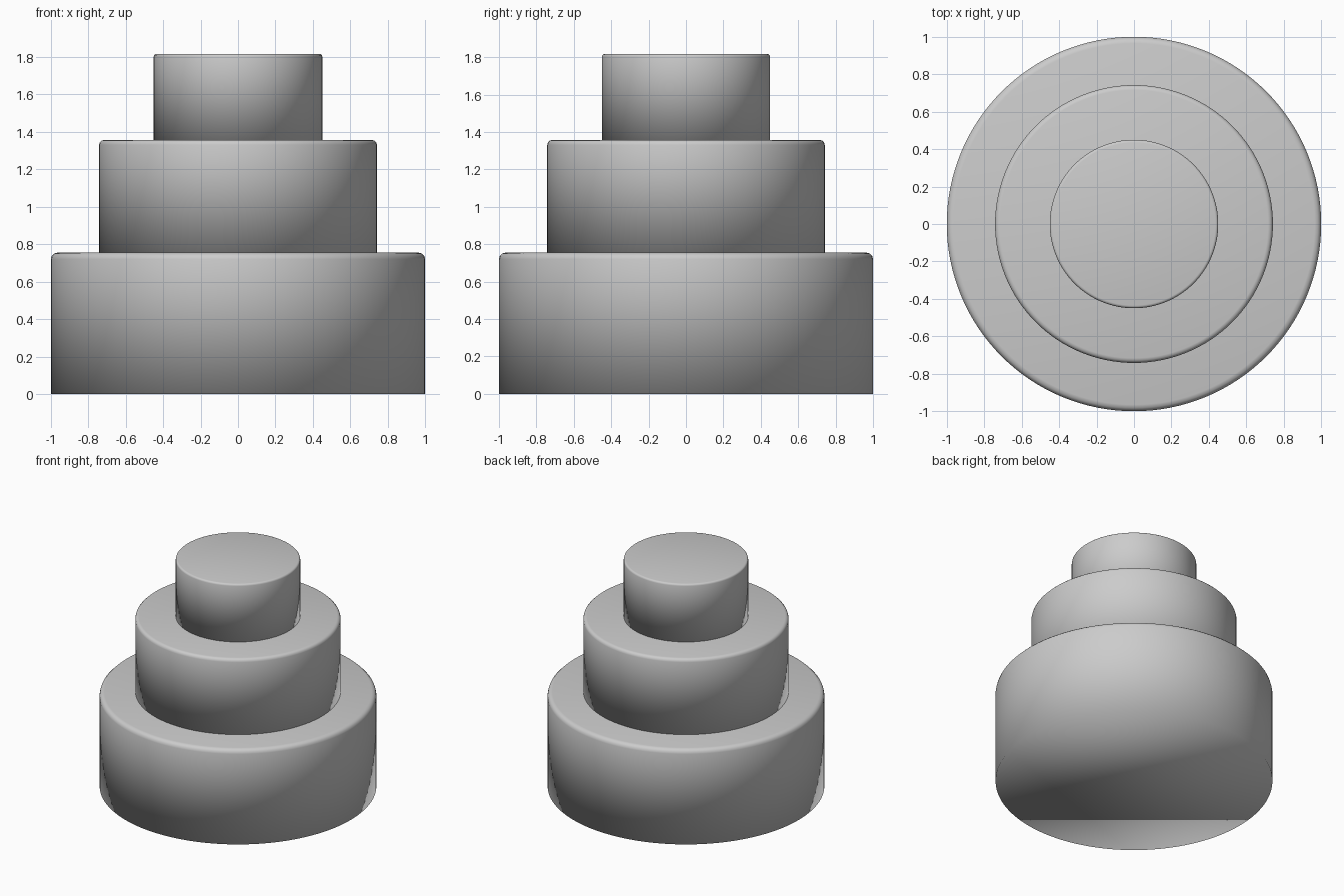
import bpy
import bmesh
import math

if "Cube" in bpy.data.objects:
    bpy.data.objects.remove(bpy.data.objects["Cube"])

SIDES = 128


def tier(name, radius, z0, z1, bevel):
    """Closed round tier with a softly rounded top rim and a plain lower rim."""
    profile = [(radius, z0)]
    for i in range(4):
        a = math.pi / 2 * i / 3
        profile.append((radius - bevel + bevel * math.cos(a),
                        z1 - bevel + bevel * math.sin(a)))
    bm = bmesh.new()
    rings = [[bm.verts.new((r * math.cos(2 * math.pi * k / SIDES),
                            r * math.sin(2 * math.pi * k / SIDES), z))
              for k in range(SIDES)] for r, z in profile]
    for lo, hi in zip(rings, rings[1:]):
        for k in range(SIDES):
            n = (k + 1) % SIDES
            bm.faces.new((lo[k], lo[n], hi[n], hi[k]))
    bm.faces.new(rings[-1])
    bm.faces.new(rings[0][::-1])
    # Smooth everywhere, including across the lower rim
    for f in bm.faces:
        f.smooth = True
    mesh = bpy.data.meshes.new(name)
    bm.to_mesh(mesh)
    bm.free()
    bpy.context.collection.objects.link(bpy.data.objects.new(name, mesh))


# Three stacked tiers
tier("bottom_tier", 1.00, 0.0, 0.755, 0.035)
tier("middle_tier", 0.742, 0.755, 1.357, 0.026)
tier("top_tier", 0.45, 1.357, 1.817, 0.015)
